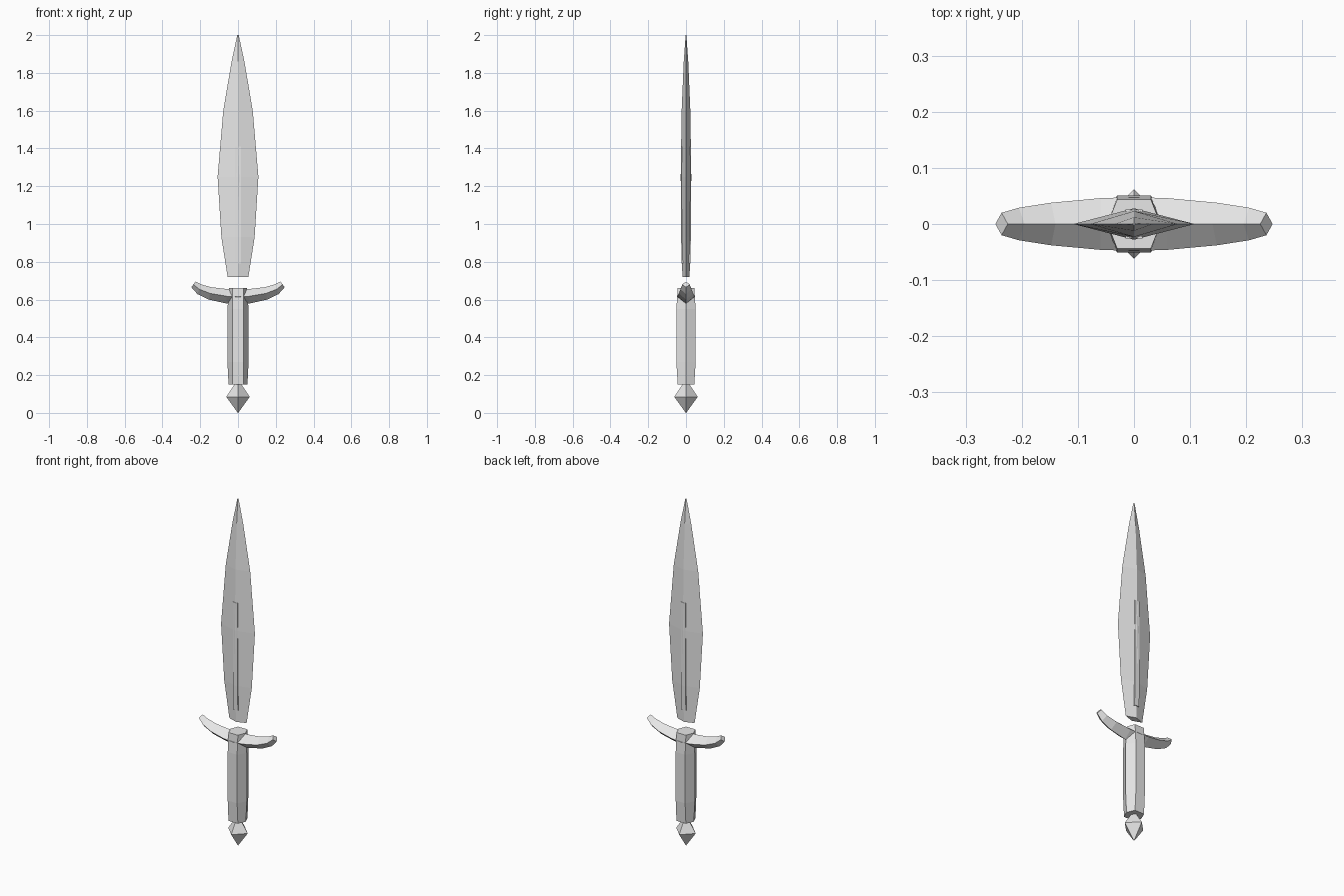
import bpy, bmesh

cube = bpy.data.objects.get("Cube")
if cube:
    bpy.data.objects.remove(cube, do_unlink=True)

steel = bpy.data.materials.new("pale grey")
steel.use_nodes = True
grey = (0.8, 0.8, 0.8, 1)
steel.diffuse_color = grey
steel.node_tree.nodes["Principled BSDF"].inputs["Base Color"].default_value = grey


def loft(name, rings):
    """Skin a stack of rings with flat quads and cap both ends."""
    bm = bmesh.new()
    loops = [[bm.verts.new(p) for p in ring] for ring in rings]
    n = len(loops[0])
    for a, b in zip(loops, loops[1:]):
        for i in range(n):
            j = (i + 1) % n
            bm.faces.new((a[i], a[j], b[j], b[i]))
    bm.faces.new(loops[0][::-1])
    bm.faces.new(loops[-1])
    bmesh.ops.recalc_face_normals(bm, faces=bm.faces)
    mesh = bpy.data.meshes.new(name)
    bm.to_mesh(mesh)
    bm.free()
    mesh.materials.append(steel)
    obj = bpy.data.objects.new(name, mesh)
    bpy.context.collection.objects.link(obj)
    return obj


def diamond(z, rx, ry):
    return [(rx, 0, z), (0, ry, z), (-rx, 0, z), (0, -ry, z)]


def hexagon(z, rx, ry, flat=0.03):
    return [(rx, 0, z), (flat, ry, z), (-flat, ry, z),
            (-rx, 0, z), (-flat, -ry, z), (flat, -ry, z)]


# Leaf-shaped blade: height, half width, half thickness
blade = [(0.72, 0.055, 0.019), (0.93, 0.088, 0.025), (1.25, 0.108, 0.028),
         (1.6, 0.078, 0.023), (1.86, 0.034, 0.012), (2.0, 0.004, 0.002)]
loft("blade", [diamond(*s) for s in blade])

# Narrow raised spine along the lower blade
spine = [(0.79, 0.023), (0.93, 0.026), (1.41, 0.026)]
loft("blade_spine", [[(0.015, y, z), (-0.015, y, z), (-0.015, -y, z), (0.015, -y, z)]
                     for z, y in spine])

# Six-sided grip, slightly narrower at both ends
grip = [(0.15, 0.05, 0.044), (0.27, 0.056, 0.051), (0.55, 0.056, 0.051), (0.66, 0.047, 0.044)]
loft("grip", [hexagon(*s) for s in grip])

# Upswept crossguard: top x, top z, bottom x, bottom z, half depth
half = [(0.06, 0.656, 0.06, 0.579, 0.046), (0.14, 0.665, 0.155, 0.6, 0.038),
        (0.195, 0.68, 0.215, 0.629, 0.029), (0.225, 0.695, 0.247, 0.665, 0.02)]
centre = [(0, 0.654, 0, 0.575, 0.048)]
guard = [(-a, b, -c, d, e) for a, b, c, d, e in reversed(half)] + centre + half
loft("crossguard", [[(tx, 0, tz), ((tx + bx) / 2, d, (tz + bz) / 2),
                     (bx, 0, bz), ((tx + bx) / 2, -d, (tz + bz) / 2)]
                    for tx, tz, bx, bz, d in guard])

# Four-sided pointed pommel
pommel = [(0.0, 0.001, 0.001), (0.085, 0.062, 0.062), (0.155, 0.015, 0.015)]
loft("pommel", [diamond(*s) for s in pommel])
